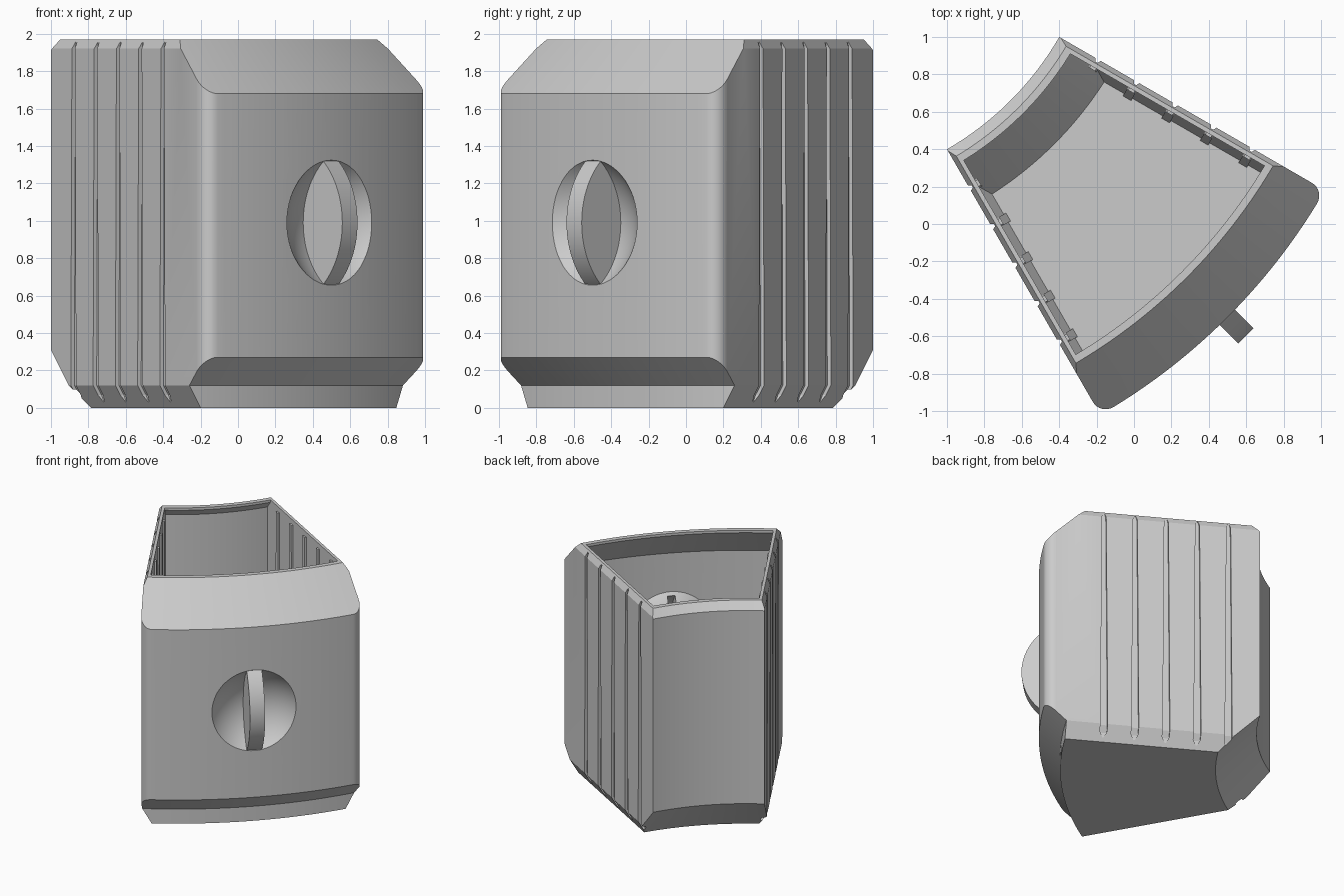
import bpy, bmesh, math
from mathutils import Matrix, Vector

if "Cube" in bpy.data.objects:
    bpy.data.objects.remove(bpy.data.objects["Cube"], do_unlink=True)

HALF = math.radians(15)      # half angle of the wedge plan
R_FRONT = 3.28               # front wall radius, measured from the wedge apex
FILLET = 0.08
MID_Z = 0.99                 # height of the finger recess

grey = bpy.data.materials.new("plain_grey")
grey.use_nodes = True
colour = (0.6, 0.6, 0.6, 1)
grey.diffuse_color = colour
grey.node_tree.nodes["Principled BSDF"].inputs["Base Color"].default_value = colour


def to_object(name, bm):
    bmesh.ops.recalc_face_normals(bm, faces=bm.faces)
    mesh = bpy.data.meshes.new(name)
    bm.to_mesh(mesh)
    bm.free()
    obj = bpy.data.objects.new(name, mesh)
    bpy.context.collection.objects.link(obj)
    mesh.materials.append(grey)
    return obj


def loft(name, rings):
    """Skin closed rings of equal length and cap both ends."""
    bm = bmesh.new()
    rows = [[bm.verts.new(p) for p in ring] for ring in rings]
    n = len(rows[0])
    for a, b in zip(rows, rows[1:]):
        for i in range(n):
            j = (i + 1) % n
            bm.faces.new((a[i], a[j], b[j], b[i]))
    bm.faces.new(rows[0])
    bm.faces.new(rows[-1])
    return to_object(name, bm)


def side_point(s, inset, sign=1):
    """Point s along a side wall, moved inward by inset."""
    c, d = math.cos(HALF), math.sin(HALF)
    return s * c + inset * d, sign * (s * d - inset * c)


def wedge_ring(z, inset, radius, fillet):
    """Sector outline with rounded front corners."""
    s = math.sqrt((radius - fillet) ** 2 - (inset + fillet) ** 2)
    cx, cy = side_point(s, inset + fillet)
    start, end = HALF + math.pi / 2, math.atan2(cy, cx)
    half = [side_point(1.2, inset)]
    for i in range(9):
        a = start + (end - start) * i / 8
        half.append((cx + fillet * math.cos(a), cy + fillet * math.sin(a)))
    for i in range(1, 16):
        a = end * (1 - i / 16)
        half.append((radius * math.cos(a), radius * math.sin(a)))
    ring = half + [(radius, 0)] + [(x, -y) for x, y in reversed(half)]
    return [(x, y, z) for x, y in ring]


def wedge(name, levels, radius, fillet):
    return loft(name, [wedge_ring(z, h, radius, fillet) for z, h in levels])


def revolve(name, profile, steps=40):
    angles = [math.radians(-20 + 40 * i / steps) for i in range(steps + 1)]
    return loft(name, [[(r * math.cos(a), r * math.sin(a), z) for r, z in profile]
                       for a in angles])


def disc(name, x, radius, width):
    bm = bmesh.new()
    bmesh.ops.create_cone(bm, cap_ends=True, segments=96, radius1=radius, radius2=radius,
                          depth=width, matrix=Matrix.Translation((x, 0, MID_Z))
                          @ Matrix.Rotation(math.pi / 2, 4, 'X'))
    return to_object(name, bm)


def ball(name, x, radius):
    bm = bmesh.new()
    bmesh.ops.create_uvsphere(bm, u_segments=64, v_segments=40, radius=radius,
                              matrix=Matrix.Translation((x, 0, MID_Z)))
    return to_object(name, bm)


def boolean(target, tool, operation, keep=False):
    mod = target.modifiers.new(operation.lower(), 'BOOLEAN')
    mod.object, mod.operation, mod.solver = tool, operation, 'EXACT'
    bpy.context.view_layer.update()
    evaluated = target.evaluated_get(bpy.context.evaluated_depsgraph_get())
    mesh = bpy.data.meshes.new_from_object(evaluated)
    target.modifiers.clear()
    target.data = mesh
    if not keep:
        bpy.data.objects.remove(tool, do_unlink=True)


def strip(name, s, sign, levels):
    """Upright bar along a side wall; levels hold z, outer inset, inner inset, width."""
    rings = []
    for z, out, inn, w in levels:
        corners = ((s - w / 2, out), (s + w / 2, out), (s + w / 2, inn), (s - w / 2, inn))
        rings.append([(*side_point(a, h, sign), z) for a, h in corners])
    return loft(name, rings)


# Outer shell: revolved profile trimmed by the rounded wedge
body = revolve("bin_body", [(1.95, 0), (3.12, 0), (3.12, 0.12), (3.4, 0.383), (3.4, 1.566),
                            (2.975, 1.97), (1.697, 1.97), (1.64, 1.91), (1.64, 0.31)])
trim = wedge("outer_trim", [(-0.12, 0.14), (0.12, 0), (1.92, 0), (2.02, 0.05)],
             R_FRONT, FILLET)
boolean(body, trim, 'INTERSECT')

# Inner cavity
cavity = revolve("cavity", [(1.97, 0.05), (3.07, 0.05), (3.07, 0.14), (3.4, 0.45),
                            (3.4, 1.508), (2.935, 1.95), (2.935, 2.1), (1.737, 2.1),
                            (1.737, 1.95), (1.685, 1.89), (1.685, 0.335)])
trim = wedge("inner_trim", [(-0.12, 0.188), (0.12, 0.048), (2.2, 0.048)],
             R_FRONT - 0.045, 0.04)
boolean(cavity, trim, 'INTERSECT')

# Backing dome of the finger recess and wall ribs stay solid inside
BALL_X = R_FRONT + 0.27
boolean(cavity, ball("recess_backing", BALL_X, 0.475), 'DIFFERENCE')
stations = [1.88 + 0.238 * i for i in range(5)]
for sign in (1, -1):
    for s in stations:
        rib = strip("rib", s, sign, [(0.0, 0.09, 0.132, 0.05), (0.12, 0.02, 0.062, 0.05),
                                     (1.93, 0.02, 0.062, 0.035)])
        boolean(cavity, rib, 'DIFFERENCE')
boolean(body, cavity, 'DIFFERENCE')

# Tapered grooves on both side walls
for sign in (1, -1):
    for s in stations:
        groove = strip("groove", s, sign,
                       [(0.03, 0.03, 0.055, 0.01), (0.07, -0.03, 0.052, 0.055),
                        (0.12, -0.03, 0.022, 0.055), (1.92, -0.03, 0.022, 0.032),
                        (1.955, -0.03, 0.02, 0.015)])
        boolean(body, groove, 'DIFFERENCE')

# Round finger recess with an upright pull fin, hollow from the inside
boolean(body, ball("recess", BALL_X, 0.43), 'DIFFERENCE')
fin = disc("pull_fin", 2.97, 0.45, 0.115)
boolean(fin, ball("fin_limit", BALL_X, 0.445), 'INTERSECT')
boolean(body, fin, 'UNION')
boolean(body, disc("fin_hollow", 2.97, 0.41, 0.06), 'DIFFERENCE')

# Turn the wedge into place
body.data.transform(Matrix.Translation((-1.82, 1.82, 0))
                    @ Matrix.Rotation(-math.pi / 4, 4, 'Z'))
body.data.materials.clear()
body.data.materials.append(grey)
bpy.ops.object.select_all(action='DESELECT')
body.select_set(True)
bpy.context.view_layer.objects.active = body
bpy.ops.object.shade_smooth_by_angle(angle=math.radians(25))
